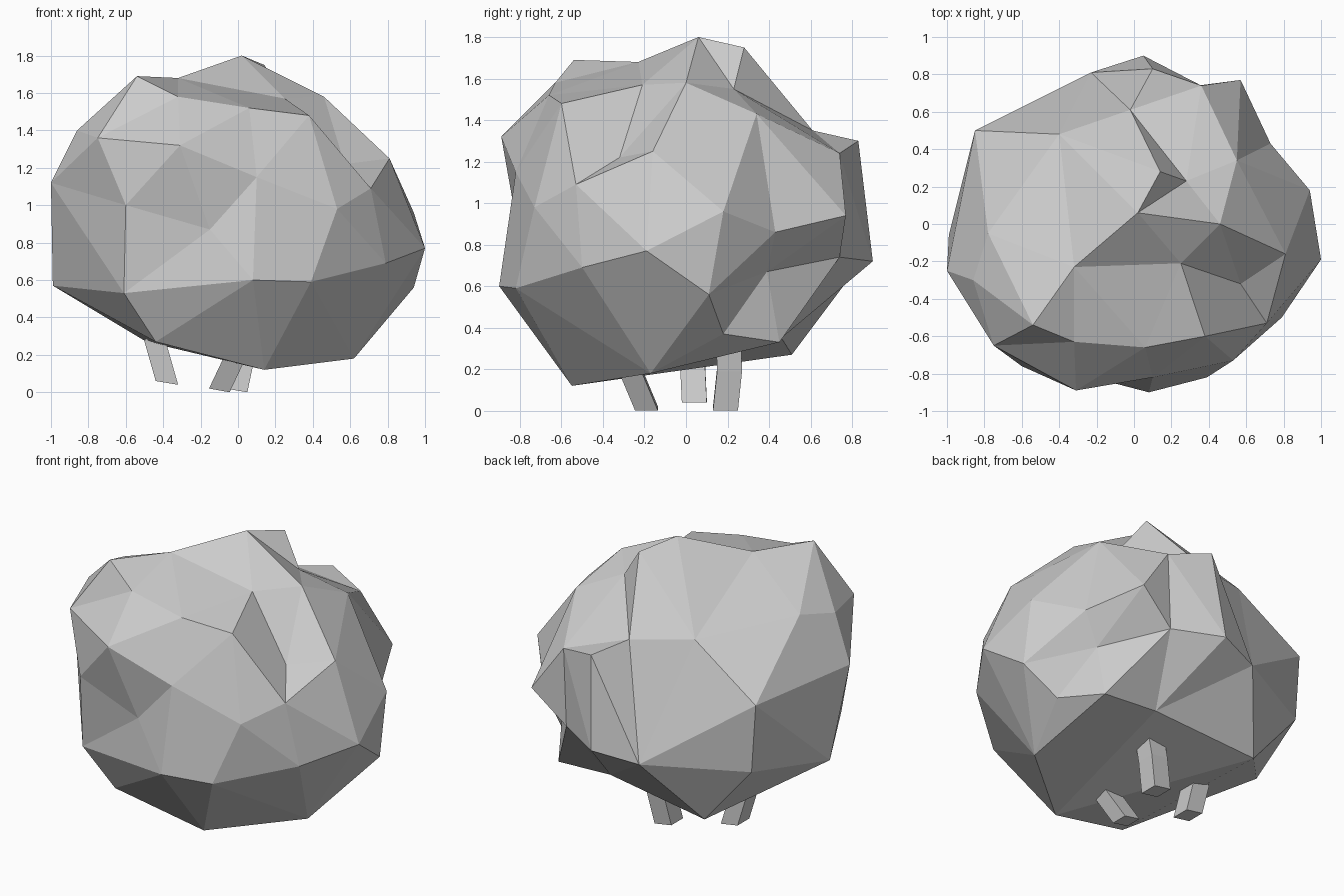
import bpy, bmesh
from mathutils import Vector

grey = bpy.data.materials.new("plain_grey")
grey.diffuse_color = (0.6, 0.6, 0.6, 1)


def finish(bm, name):
    bmesh.ops.recalc_face_normals(bm, faces=bm.faces)
    me = bpy.data.meshes.new(name)
    bm.to_mesh(me)
    bm.free()
    me.materials.append(grey)
    ob = bpy.data.objects.new(name, me)
    bpy.context.collection.objects.link(ob)
    return ob


# Foliage: lumps and hollows of the crown, skinned as a flat-faced ball
LUMPS = [
    # top
    (.02, .06, 1.8), (.14, .28, 1.75), (.28, .23, 1.55), (-.54, -.54, 1.69),
    (-.32, -.23, 1.68), (-.32, -.63, 1.58), (.06, -.66, 1.52), (.38, -.6, 1.48),
    (.25, -.21, 1.57), (.46, 0, 1.58), (.55, .34, 1.43), (-.4, .48, 1.4),
    (-.78, -.05, 1.46),
    # right
    (.81, -.16, 1.25), (.57, -.32, 1.22), (.71, -.53, 1.09), (.53, -.73, .98),
    (1, -.19, .77), (.79, -.5, .69), (.94, .18, .96), (.94, .11, .56),
    (.74, .18, .37), (.61, .39, .67), (.73, .43, .86),
    # front
    (.39, -.82, .59), (.08, -.9, .6), (-.15, -.81, .87), (-.31, -.89, 1.32),
    (.1, -.82, 1.15), (-.61, -.72, .53), (-.6, -.76, 1),
    # left
    (-.75, -.65, 1.36), (-.86, -.3, 1.4), (-1, -.25, 1.12), (-.99, -.06, .57),
    (-.85, .5, 1.1), (-.82, .5, .66),
    # back
    (.1, .83, 1.3), (.36, .74, 1.24), (-.02, .61, 1.35), (.05, .9, .72),
    (.57, .77, .94), (.34, .74, .74), (-.23, .81, .67),
    # underside
    (.6, .45, .33), (.22, .46, .35), (-.49, .51, .27), (.62, -.17, .18),
    (.14, -.55, .12), (-.44, -.63, .27),
]
centre = Vector((0, 0, .88))
bm = bmesh.new()
target = {}
for p in LUMPS:
    p = Vector(p)
    v = bm.verts.new((p - centre).normalized())   # skin on a unit ball first
    target[v] = p
bmesh.ops.convex_hull(bm, input=bm.verts[:])
for v in bm.verts:
    v.co = target[v]                              # then push to real radius
finish(bm, "foliage")


# Stems: bent four-sided sticks under the crown
def stem(name, path, r):
    bm = bmesh.new()
    rings = []
    for x, y, z in path:
        rings.append([bm.verts.new((x + a * r, y + b * r, z - a * .01))
                      for a, b in ((-1, -1), (1, -1), (1, 1), (-1, 1))])
    for lo, hi in zip(rings, rings[1:]):
        for i in range(4):
            j = (i + 1) % 4
            bm.faces.new((lo[i], lo[j], hi[j], hi[i]))
    bm.faces.new(rings[0])
    bm.faces.new(rings[-1])
    finish(bm, name)


stem("left_stem", [(-.38, .04, .05), (-.44, .03, .26), (-.38, 0, .5)], .06)
stem("front_stem", [(-.1, -.19, .01), (-.01, -.27, .2), (.04, -.28, .5)], .055)
stem("back_stem", [(-.01, .19, .01), (.03, .21, .2), (.08, .2, .5)], .06)
